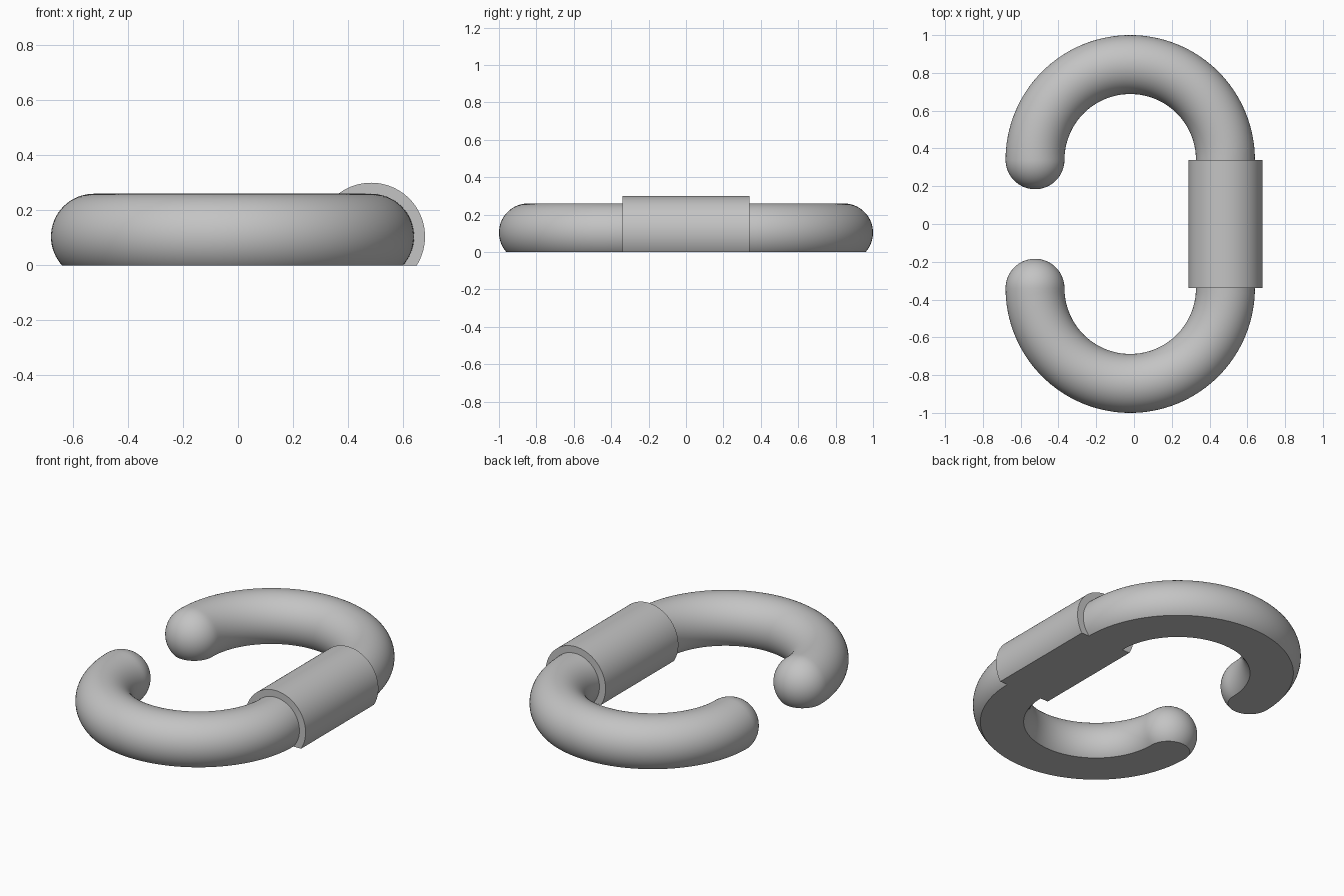
import bpy
import bmesh
from math import pi, sin, cos
from mathutils import Matrix, Vector

if "Cube" in bpy.data.objects:
    bpy.data.objects.remove(bpy.data.objects["Cube"], do_unlink=True)

TUBE_R = 0.156      # hook tube radius
BEND_R = 0.504      # bend centreline radius
SLEEVE_R = 0.196
AXIS_Z = 0.104      # height of the tube centreline
BEND_X, BEND_Y = -0.02, 0.34
SIDES, BEND_STEPS, CAP_STEPS = 64, 64, 16

grey = bpy.data.materials.new("plain grey")
grey.use_nodes = True
colour = (0.55, 0.55, 0.55, 1)
grey.diffuse_color = colour
grey.node_tree.nodes["Principled BSDF"].inputs["Base Color"].default_value = colour


def finish(bm, name):
    """Slice the part flat on the ground, close it and make it an object."""
    cut = bmesh.ops.bisect_plane(bm, geom=bm.verts[:] + bm.edges[:] + bm.faces[:],
                                 plane_co=(0, 0, 0), plane_no=(0, 0, 1), clear_inner=True)
    edges = [e for e in cut["geom_cut"] if isinstance(e, bmesh.types.BMEdge)]
    bmesh.ops.contextual_create(bm, geom=edges)
    bmesh.ops.recalc_face_normals(bm, faces=bm.faces[:])
    mesh = bpy.data.meshes.new(name)
    bm.to_mesh(mesh)
    bm.free()
    mesh.materials.append(grey)
    obj = bpy.data.objects.new(name, mesh)
    bpy.context.collection.objects.link(obj)
    bpy.ops.object.select_all(action="DESELECT")
    obj.select_set(True)
    bpy.context.view_layer.objects.active = obj
    bpy.ops.object.shade_smooth_by_angle(angle=pi / 6)


def hook(name, side):
    """Half-circle tube from the sleeve to a rounded tip."""
    stations = []       # ring centre, outward direction, ring radius
    for i in range(BEND_STEPS + 1):
        a = pi * i / BEND_STEPS
        out = Vector((cos(a), sin(a), 0))
        stations.append((Vector((BEND_X, BEND_Y, AXIS_Z)) + out * BEND_R, out, TUBE_R))
    tip, out, _ = stations[-1]
    for i in range(1, CAP_STEPS + 1):
        a = pi / 2 * i / CAP_STEPS
        stations.append((tip - Vector((0, TUBE_R * sin(a), 0)), out, TUBE_R * cos(a)))

    bm = bmesh.new()
    rings = []
    for centre, out, radius in stations:
        ring = []
        for j in range(SIDES):
            b = 2 * pi * j / SIDES
            p = centre + (out * cos(b) + Vector((0, 0, sin(b)))) * radius
            ring.append(bm.verts.new((p.x, p.y * side, p.z)))
        rings.append(ring)
    for r0, r1 in zip(rings, rings[1:]):
        for j in range(SIDES):
            k = (j + 1) % SIDES
            bm.faces.new((r0[j], r0[k], r1[k], r1[j]))
    bm.faces.new(rings[0])
    bmesh.ops.remove_doubles(bm, verts=bm.verts[:], dist=0.0001)
    finish(bm, name)


hook("back_hook", 1)
hook("front_hook", -1)

# Thicker straight sleeve joining the hooks
bm = bmesh.new()
bmesh.ops.create_cone(bm, cap_ends=True, segments=96, radius1=SLEEVE_R, radius2=SLEEVE_R,
                      depth=2 * BEND_Y,
                      matrix=Matrix.Translation((BEND_X + BEND_R, 0, AXIS_Z)) @ Matrix.Rotation(pi / 2, 4, "X"))
finish(bm, "sleeve")
